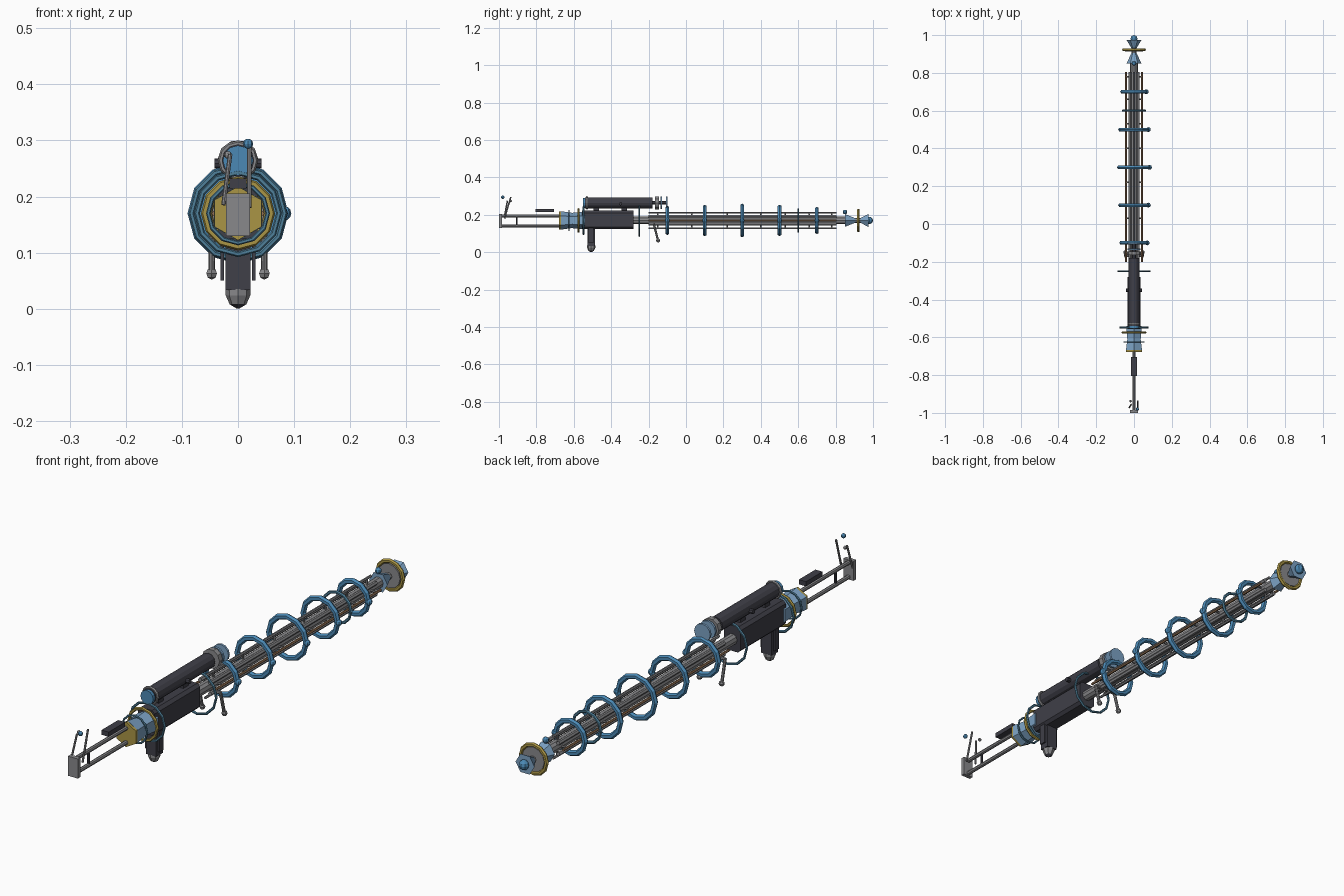
import bpy, bmesh, math
from mathutils import Vector, Matrix

if "Cube" in bpy.data.objects:
    bpy.data.objects.remove(bpy.data.objects["Cube"])

AX = 0.17  # height of the barrel axis


def mat(name, r, g, b):
    m = bpy.data.materials.new(name)
    m.diffuse_color = (r, g, b, 1)
    m.use_nodes = True
    m.node_tree.nodes["Principled BSDF"].inputs["Base Color"].default_value = m.diffuse_color
    return m


BLUE = mat("blue", 0.07, 0.25, 0.46)
PALE = mat("pale_blue", 0.2, 0.36, 0.55)
GOLD = mat("gold", 0.4, 0.3, 0.06)
DARK = mat("dark", 0.05, 0.05, 0.065)
GREY = mat("grey", 0.25, 0.25, 0.26)
TEAL = mat("teal", 0.08, 0.22, 0.33)
BROWN = mat("brown", 0.3, 0.17, 0.09)


def finish(name, bm, m):
    bmesh.ops.recalc_face_normals(bm, faces=bm.faces)
    me = bpy.data.meshes.new(name)
    bm.to_mesh(me)
    bm.free()
    me.materials.append(m)
    ob = bpy.data.objects.new(name, me)
    bpy.context.collection.objects.link(ob)
    return ob


def box(name, x, y, z, m=GREY, bevel=0):
    """Box from (min, max) ranges, optionally bevelled along y."""
    bm = bmesh.new()
    size = [b - a for a, b in (x, y, z)]
    mid = [(a + b) / 2 for a, b in (x, y, z)]
    bmesh.ops.create_cube(bm, size=1, matrix=Matrix.Translation(mid) @ Matrix.Diagonal((*size, 1)))
    if bevel:
        long = [e for e in bm.edges if abs(e.verts[0].co.y - e.verts[1].co.y) > 1e-4]
        bmesh.ops.bevel(bm, geom=long, offset=bevel, segments=1, affect='EDGES')
    return finish(name, bm, m)


def rod(name, a, b, r, m=GREY, n=8, r2=None, spin=0):
    """Cylinder or cone between two points."""
    a, b = Vector(a), Vector(b)
    d = b - a
    bm = bmesh.new()
    mt = (Matrix.Translation((a + b) / 2) @ d.to_track_quat('Z', 'X').to_matrix().to_4x4()
          @ Matrix.Rotation(math.radians(spin), 4, 'Z'))
    bmesh.ops.create_cone(bm, cap_ends=True, segments=n, radius1=r,
                          radius2=r if r2 is None else r2, depth=d.length, matrix=mt)
    return finish(name, bm, m)


def along(name, y0, y1, r, m=GREY, n=8, r2=None, x=0, z=AX, spin=0):
    return rod(name, (x, y0, z), (x, y1, z), r, m, n, r2, spin)


def ball(name, p, r, m=GREY, u=8, v=6):
    bm = bmesh.new()
    bmesh.ops.create_uvsphere(bm, u_segments=u, v_segments=v, radius=r, matrix=Matrix.Translation(p))
    return finish(name, bm, m)


def ring(name, y, R, r, m, n=12, k=6, z=AX):
    """Torus around the y axis."""
    bm = bmesh.new()
    g = []
    for i in range(n):
        a = 2 * math.pi * i / n
        row = []
        for j in range(k):
            b = 2 * math.pi * j / k
            q = R + r * math.cos(b)
            row.append(bm.verts.new((q * math.cos(a), y + r * math.sin(b), z + q * math.sin(a))))
        g.append(row)
    for i in range(n):
        for j in range(k):
            i2, j2 = (i + 1) % n, (j + 1) % k
            bm.faces.new((g[i][j], g[i2][j], g[i2][j2], g[i][j2]))
    return finish(name, bm, m)


# Stock: butt plate, two rails, strut and cheek pad
box("butt_plate", (-0.021, 0.021), (-1.0, -0.984), (0.13, 0.205))
for nm, z in (("upper", 0.195), ("lower", 0.14)):
    along(nm + "_stock_rail", -0.985, -0.66, 0.008, z=z)
rod("stock_strut", (0, -0.905, 0.14), (0, -0.905, 0.195), 0.005, DARK)
box("cheek_pad", (-0.015, 0.015), (-0.805, -0.705), (0.214, 0.232), DARK)

# Antennae and floating beads at the stock
rod("left_antenna", (-0.026, -0.972, 0.185), (-0.014, -0.955, 0.275), 0.004)
rod("right_antenna", (0.02, -0.97, 0.18), (0.02, -0.937, 0.295), 0.004)
ball("blue_bead", (0.018, -0.98, 0.294), 0.009, BLUE)
ball("grey_bead", (-0.018, -0.938, 0.274), 0.007)

# Rear power chamber
along("rear_gold_cap", -0.678, -0.668, 0.048, GOLD, 6, spin=30)
along("rear_chamber_cone", -0.668, -0.605, 0.049, PALE, 6, 0.04, spin=30)
along("rear_chamber_neck", -0.605, -0.54, 0.042, PALE, 6, 0.047, spin=30)
ring("rear_ring_small", -0.625, 0.053, 0.004, TEAL)
ring("rear_ring_gold", -0.575, 0.06, 0.006, GOLD)
ring("rear_ring_large", -0.548, 0.073, 0.005, TEAL)

# Receiver body and grip
box("receiver", (-0.035, 0.035), (-0.555, -0.28), (0.125, 0.222), DARK, 0.011)
box("grip", (-0.022, 0.022), (-0.527, -0.487), (0.033, 0.13), DARK)
for s in (-1, 1):
    box("grip_side_panel", (s * 0.028 - 0.003, s * 0.028 + 0.003), (-0.52, -0.494), (0.05, 0.13), DARK)
rod("grip_pommel", (0, -0.507, 0.035), (0, -0.507, 0.024), 0.022)
rod("grip_pommel_taper", (0, -0.507, 0.024), (0, -0.507, 0.008), 0.022, r2=0.015)
rod("grip_pommel_tip", (0, -0.507, 0.008), (0, -0.507, 0), 0.015, DARK, r2=0.002)
ring("receiver_front_ring", -0.25, 0.083, 0.005, TEAL)

# Scope
SZ = 0.264
along("scope_tube", -0.54, -0.18, 0.029, DARK, 12, z=SZ)
along("scope_rear_lens", -0.552, -0.538, 0.027, BLUE, 12, z=SZ)
ring("scope_rear_ring", -0.53, 0.03, 0.006, GREY, z=SZ)
along("scope_front_collar", -0.165, -0.145, 0.037, GREY, 10, z=SZ)
along("scope_front_spindle", -0.18, -0.105, 0.01, DARK, 8, z=SZ)
along("scope_front_lens", -0.137, -0.129, 0.034, PALE, 12, z=SZ)
along("scope_outer_lens", -0.106, -0.098, 0.034, PALE, 12, z=SZ)
for s in (-1, 1):
    rod("scope_knob", (s * 0.025, -0.35, SZ - 0.005), (s * 0.042, -0.35, SZ - 0.005), 0.009, DARK)
for y in (-0.48, -0.33):
    box("scope_mount", (-0.01, 0.01), (y - 0.015, y + 0.015), (0.218, 0.242), DARK)

# Barrel bundle with surrounding rods and spacers
along("main_barrel", -0.29, 0.85, 0.021, GREY, 10)
for i in range(8):
    a = i * math.pi / 4
    R, r, m = (0.042, 0.005, BROWN if i % 4 == 0 else GREY) if i % 2 == 0 else (0.03, 0.008, GREY)
    along("barrel_rod", -0.2, 0.805, r, m, 6, x=R * math.cos(a), z=AX + R * math.sin(a))
for y in (-0.15, 0.03, 0.22, 0.4, 0.53, 0.66, 0.78):
    rod("barrel_cross_pin", (-0.042, y, AX), (0.042, y, AX), 0.004, n=6)
    rod("barrel_upright_pin", (0, y, AX - 0.042), (0, y, AX + 0.042), 0.004, n=6)

# Coil rings, each with a bead on the right side
for y, R in ((-0.1, 0.067), (0.1, 0.073), (0.3, 0.079), (0.5, 0.073), (0.7, 0.062)):
    ring("coil_ring", y, R, 0.011, BLUE)
    ball("coil_bead", (R + 0.003, y, AX), 0.013, BLUE)
ring("thin_coil_ring", 0.6, 0.059, 0.006, TEAL)

# Folded support legs
for s in (-1, 1):
    rod("support_leg", (s * 0.046, -0.172, 0.15), (s * 0.047, -0.15, 0.065), 0.006)
    ball("support_foot", (s * 0.047, -0.149, 0.063), 0.011, u=6, v=4)
rod("support_hinge", (-0.048, -0.17, 0.148), (0.048, -0.17, 0.148), 0.006)

# Muzzle: opposed cones, disc, gold ring and tip
along("muzzle_rear_cone", 0.85, 0.905, 0.039, PALE, 6, 0.014)
along("muzzle_core", 0.85, 0.96, 0.013)
along("muzzle_disc", 0.914, 0.926, 0.047, GREY, 12)
ring("muzzle_gold_ring", 0.922, 0.055, 0.008, GOLD)
along("muzzle_front_cone", 0.932, 0.975, 0.014, PALE, 6, 0.04)
ball("muzzle_tip", (0, 0.981, AX), 0.019, BLUE)
ball("front_sight_bead", (0, 0.85, 0.215), 0.012, BLUE)
